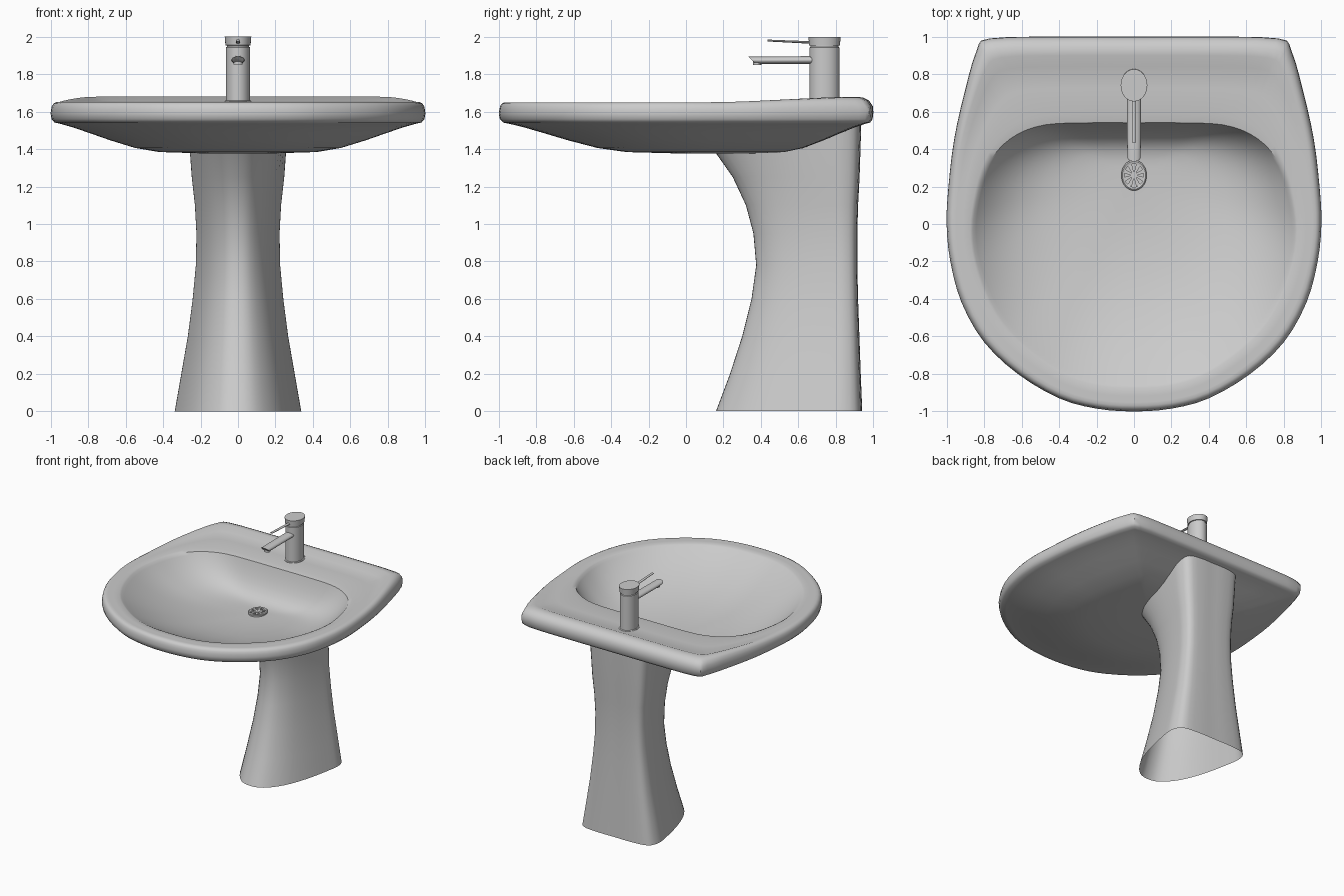
import bpy, math
from mathutils import Vector

if "Cube" in bpy.data.objects:
    bpy.data.objects.remove(bpy.data.objects["Cube"])

# ---------- helpers ----------
def spline_loop(half, steps):
    """Mirror a half outline (centre to centre) and round it with Catmull-Rom."""
    pts = [Vector(p) for p in half] + [Vector((-x, y)) for x, y in half[-2:0:-1]]
    n, out = len(pts), []
    for i in range(n):
        a, b, c, d = (pts[(i + k) % n] for k in (-1, 0, 1, 2))
        for s in range(steps):
            t = s / steps
            out.append(0.5 * (2 * b + (c - a) * t + (2 * a - 5 * b + 4 * c - d) * t * t
                              + (3 * b - a - 3 * c + d) * t ** 3))
    return out

def smooth(t):
    t = max(0.0, min(1.0, t))
    return t * t * (3 - 2 * t)

def loft(name, rings, cap_start=True, cap_end=True, angle=40):
    n = len(rings[0])
    verts = [v for r in rings for v in r]
    faces = [(k * n + i, k * n + (i + 1) % n, (k + 1) * n + (i + 1) % n, (k + 1) * n + i)
             for k in range(len(rings) - 1) for i in range(n)]
    if cap_start:
        faces.append(tuple(reversed(range(n))))
    if cap_end:
        faces.append(tuple(range(len(verts) - n, len(verts))))
    me = bpy.data.meshes.new(name)
    me.from_pydata(verts, [], faces)
    ob = bpy.data.objects.new(name, me)
    bpy.context.collection.objects.link(ob)
    bpy.ops.object.select_all(action='DESELECT')
    ob.select_set(True)
    bpy.context.view_layer.objects.active = ob
    bpy.ops.object.mode_set(mode='EDIT')
    bpy.ops.mesh.select_all(action='SELECT')
    bpy.ops.mesh.normals_make_consistent(inside=False)
    bpy.ops.object.mode_set(mode='OBJECT')
    bpy.ops.object.shade_smooth_by_angle(angle=math.radians(angle))
    return ob

def ellipse(cx, cy, rx, ry, z, n=32):
    return [(cx + rx * math.cos(2 * math.pi * i / n), cy + ry * math.sin(2 * math.pi * i / n), z)
            for i in range(n)]

def ellipse_xz(y, z, rx, rz, shear=0.0, n=20):
    """Upright ellipse facing -y; shear tilts the end cut."""
    return [(rx * math.cos(a), y + shear * math.sin(a), z + rz * math.sin(a))
            for a in (2 * math.pi * i / n for i in range(n))]

# ---------- basin ----------
outer = spline_loop([(0, 1), (.4, 1), (.77, .99), (.84, .925), (.905, .7), (.96, .45), (.99, .2), (1, 0),
                     (.98, -.2), (.92, -.42), (.8, -.63), (.62, -.8), (.4, -.93), (.2, -.985), (0, -1)], 3)
inner = spline_loop([(0, .54), (.25, .54), (.47, .53), (.62, .48), (.73, .39), (.8, .27), (.84, .13), (.86, -.03),
                     (.84, -.2), (.77, -.4), (.66, -.57), (.5, -.71), (.35, -.8), (.18, -.85), (0, -.86)], 3)
rings = []
# underside and outer edge
for s, z, w in [(.2, 1.377, 0), (.42, 1.384, 0), (.55, 1.406, 0), (.68, 1.446, 0), (.8, 1.488, 0), (.88, 1.515, 0),
                (.95, 1.535, 0), (.98, 1.542, 0), (.995, 1.56, 0), (1, 1.59, .2), (.997, 1.612, .5)]:
    mid = Vector((0, .15 + .05 * (1 - s)))
    rings.append([(*(mid + (p - mid) * s), z + .033 * w * smooth((p.y - .1) / .85)) for p in outer])
# rim top and tap deck, lifted towards the back
for t, z, w in [(.05, 1.63, .9), (.12, 1.643, 1), (.22, 1.65, .9), (.35, 1.65, .2),
                (.6, 1.65, .1), (.9, 1.65, .1), (1, 1.643, 0)]:
    rings.append([(*p, z + .033 * w * smooth((p.y - .1) / .85))
                  for p in (o.lerp(i, t) for o, i in zip(outer, inner))])
# bowl, steep at the back and sides, shallower at the front
drain = Vector((0, .26))
for s in (.98, .94, .88, .8, .7, .58, .45, .3, .18, .08):
    rings.append([(*(drain + (p - drain) * s),
                   1.39 + .253 * s ** (2.6 + 1.4 * smooth((p.y + .75) / 1.1))) for p in inner])
loft("basin", rings, angle=40)

# ---------- pedestal (open at top and bottom) ----------
section = spline_loop([(0, 0), (.3, .04), (.6, .2), (.82, .45), (.97, .75), (.99, .88), (.86, .975),
                       (.45, 1), (0, 1)], 3)
rings = []
for z, half_w, front, back in [(0, .338, .16, .94), (.2, .303, .235, .932), (.4, .268, .30, .925),
                               (.6, .242, .35, .918), (.78, .225, .375, .914), (.95, .222, .36, .914),
                               (1.1, .23, .32, .918), (1.25, .247, .25, .926), (1.385, .267, .155, .935)]:
    ring = []
    for p in section:
        y = front + p.y * (back - front)
        lift = .155 * smooth((y - .4) / .5) if z > 1.3 else 0   # reaches into the basin underside
        ring.append((p.x * half_w, y, z + lift))
    rings.append(ring)
loft("pedestal", rings, False, False)

# ---------- tap ----------
loft("tap_body", [ellipse(0, .74, rx, ry, z) for rx, ry, z in
                  [(.072, .087, 1.64), (.072, .087, 1.656), (.065, .08, 1.66), (.065, .08, 1.942),
                   (.06, .075, 1.945), (.06, .075, 1.953), (.067, .082, 1.954), (.071, .086, 2.0)]], angle=30)
loft("tap_spout", [ellipse_xz(.72, 1.876, .037, .021), ellipse_xz(.40, 1.874, .036, .02),
                   ellipse_xz(.352, 1.876, .034, .018, -.018)])
loft("spout_nozzle", [ellipse(0, .38, .025, .022, z, 16) for z in (1.85, 1.868)])
loft("tap_lever", [ellipse_xz(.70, 1.968, .012, .007), ellipse_xz(.435, 1.98, .011, .005)])

# ---------- drain grate: rim, hub and eight spokes ----------
loft("drain_rim", [ellipse(0, .26, r, r * 1.2, z) for r, z in
                   [(.068, 1.388), (.068, 1.401), (.062, 1.406), (.052, 1.403), (.052, 1.388)]], False, False)
loft("drain_hub", [ellipse(0, .26, .018, .021, z, 16) for z in (1.388, 1.403)])
for k in range(8):
    a = math.pi * (k + .5) / 4
    d, s = Vector((math.cos(a), math.sin(a))), Vector((-math.sin(a), math.cos(a)))
    c = Vector((0, .26))
    quad = [c + d * .012 - s * .005, c + d * .06 - s * .012, c + d * .06 + s * .012, c + d * .012 + s * .005]
    loft(f"drain_spoke_{k + 1}", [[(*p, z) for p in quad] for z in (1.389, 1.401)])
